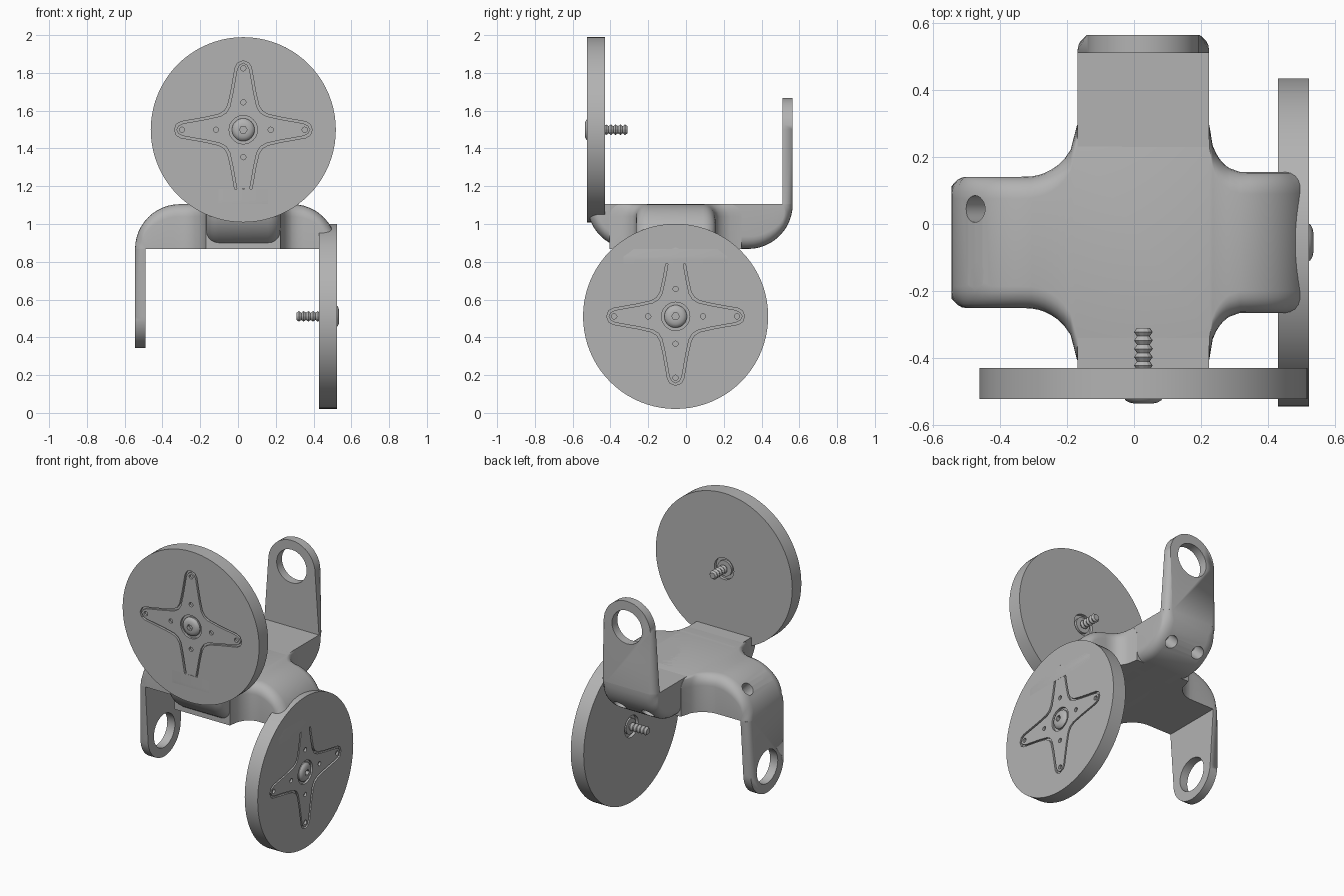
import bpy, bmesh
from math import sin, cos, pi, sqrt, radians
from mathutils import Matrix, Vector

cube = bpy.data.objects.get("Cube")
if cube:
    bpy.data.objects.remove(cube)

grey = bpy.data.materials.new("plain grey")
grey.use_nodes = True
grey.diffuse_color = (0.45, 0.45, 0.45, 1)
grey.node_tree.nodes["Principled BSDF"].inputs["Base Color"].default_value = grey.diffuse_color

T = 0.237          # thickness of the crossing block
HALF = 0.196       # half width of a beam
IN, OUT = 0.43, 0.523   # inner and outer face of the wheel-shaped plate
R = 0.49           # radius of that plate

# Local frame: u along the beam, v across it, w along the arms
PLACE = {
    "lower": lambda c: Vector((c.x, c.y - 0.055, 0.868 - c.z)),
    "upper": lambda c: Vector((c.y + 0.028, -c.x, 1.105 + c.z)),
}


def finish(bm, name, side):
    for v in bm.verts:
        v.co = PLACE[side](v.co)
    bmesh.ops.recalc_face_normals(bm, faces=bm.faces)
    me = bpy.data.meshes.new(name)
    bm.to_mesh(me)
    bm.free()
    me.materials.append(grey)
    ob = bpy.data.objects.new(side + "_" + name, me)
    bpy.context.collection.objects.link(ob)
    return ob


def activate(ob):
    bpy.ops.object.select_all(action="DESELECT")
    ob.select_set(True)
    bpy.context.view_layer.objects.active = ob


def smooth(ob):
    activate(ob)
    bpy.ops.object.shade_smooth_by_angle(angle=radians(32))


def cut(ob, cutters):
    for c in cutters:
        m = ob.modifiers.new("cut", "BOOLEAN")
        m.operation, m.solver, m.object = "DIFFERENCE", "EXACT", c
        activate(ob)
        bpy.ops.object.modifier_apply(modifier=m.name)
        bpy.data.objects.remove(c)


def prism(points, u0, u1):
    """Extrude a (v, w) outline from u0 to u1."""
    bm = bmesh.new()
    a = [bm.verts.new((u0, v, w)) for v, w in points]
    b = [bm.verts.new((u1, v, w)) for v, w in points]
    bm.faces.new(a)
    bm.faces.new(b)
    for i in range(len(a)):
        j = (i + 1) % len(a)
        bm.faces.new((a[i], a[j], b[j], b[i]))
    return bm


def circle(r, w, v=0, n=32):
    return [(v + r * cos(2 * pi * i / n), w + r * sin(2 * pi * i / n)) for i in range(n)]


def round_rim(bm, u, r, keep=lambda e: True):
    edges = [e for e in bm.edges if all(abs(v.co.x - u) < 1e-5 for v in e.verts) and keep(e)]
    bmesh.ops.bevel(bm, geom=edges, offset=r, segments=5, profile=0.5, affect="EDGES")


def cross_outline(w, gap):
    half = [(0.1, 0.1), (0.13, 0.082), (0.2, 0.066), (0.33, 0.043), (0.354, 0.03), (0.365, 0)]
    half = [(p - gap, max(q - gap, 0)) for p, q in half]
    arm = [(p, -q) for p, q in half] + half[-2:0:-1]
    return [(p * cos(a) - q * sin(a), w + p * sin(a) + q * cos(a))
            for a in (k * pi / 2 for k in range(4)) for p, q in arm]


def lathe(profile, w, n=20):
    """Spin (u, radius) pairs around the wheel axis."""
    bm = bmesh.new()
    rings = [[bm.verts.new((u, v, z)) for v, z in circle(r, w, 0, n)] for u, r in profile]
    for a, b in zip(rings, rings[1:]):
        for i in range(n):
            bm.faces.new((a[i], a[(i + 1) % n], b[(i + 1) % n], b[i]))
    bm.faces.new(rings[0])
    bm.faces.new(rings[-1])
    return bm


def beam(side, thin_out, thin_in, flare):
    """Sweep the beam with its two rounded corners and the neck."""
    def width(u, w):
        if not flare:
            return HALF
        if w > -0.13 and u > IN:                       # neck opening to the wheel
            return 0.21 + 0.13 * min(1, (w + 0.13) / 0.17) ** 2
        if -0.325 < u <= -0.17:                        # concave crossing fillets
            return HALF + 0.155 - sqrt(max(0, 0.155 ** 2 - (u + 0.325) ** 2))
        if -0.17 < u < 0.225:
            return HALF + 0.155
        if 0.225 <= u < 0.325:
            return 0.21 + 0.14 * (1 - sqrt(max(0, 1 - ((0.325 - u) / 0.1) ** 2)))
        return HALF if u < 0 else 0.21

    path = []
    steps = [i * pi / 24 for i in range(13)]
    path += [(thin_out + T - T * cos(a), -T * sin(a)) for a in steps]
    path += [(-0.325 + 0.155 * i / 8, -T) for i in range(9) if -0.325 + 0.155 * i / 8 > thin_out + T]
    path += [(0.225 + 0.06 * i / 6, -T) for i in range(6)]
    path += [(OUT - T + T * sin(a), -T * cos(a)) for a in steps]
    path += [(OUT, 0.02 * i) for i in range(1, 5)]

    bm, rings = bmesh.new(), []
    for u, w in path:
        inner = Vector((min(max(u, thin_in), IN), 0, max(w, 0)))
        outer = Vector((u, 0, w))
        down = (inner - outer).normalized()
        r = min(0.065, (inner - outer).length * 0.85)
        h = width(u, w)
        pts = [inner + Vector((0, h, 0))]
        arc = [(h - r + r * cos(a), r - r * sin(a)) for a in (i * pi / 10 for i in range(6))]
        pts += [outer + down * d + Vector((0, v, 0)) for v, d in arc]
        pts += [outer + down * d - Vector((0, v, 0)) for v, d in reversed(arc)]
        pts.append(inner - Vector((0, h, 0)))
        rings.append([bm.verts.new(p) for p in pts])
    n = len(rings[0])
    for a, b in zip(rings, rings[1:]):
        for i in range(n):
            bm.faces.new((a[i], a[(i + 1) % n], b[(i + 1) % n], b[i]))
    bm.faces.new(rings[0])
    bm.faces.new(rings[-1])
    bmesh.ops.remove_doubles(bm, verts=bm.verts, dist=1e-5)
    ob = finish(bm, "beam", side)

    # Two slanted holes in the corner by the thin arm
    mid = (thin_out + T - T * sqrt(0.5), -T * sqrt(0.5))
    cutters = []
    for v in (-0.1, 0.1):
        hole = bmesh.new()
        m = Matrix.Translation((mid[0], v, mid[1])) @ Matrix.Rotation(pi / 4, 4, "Y")
        bmesh.ops.create_cone(hole, cap_ends=True, segments=24, radius1=0.04, radius2=0.04,
                              depth=0.22, matrix=m)
        cutters.append(finish(hole, "cutter", side))
    cut(ob, cutters)
    smooth(ob)


def thin_arm(side, thin_out, thin_in, d):
    tip = [(0.168 * cos(i * pi / 20), d + 0.168 * sin(i * pi / 20)) for i in range(21)]
    bm = prism([(HALF, 0)] + tip + [(-HALF, 0)], thin_in, thin_out)
    round_rim(bm, thin_out, 0.045, lambda e: any(v.co.z > 1e-4 for v in e.verts))
    ob = finish(bm, "thin_arm", side)
    cut(ob, [finish(prism(circle(0.108, d), thin_out - 0.1, thin_in + 0.1), "cutter", side)])
    smooth(ob)


def wheel(side, d):
    # Round plate with a cross-shaped pocket and a recess behind
    bm = prism(circle(R, d, 0, 80), IN, OUT)
    round_rim(bm, OUT, 0.075)
    plate = finish(bm, "round_plate", side)
    cut(plate, [finish(prism(cross_outline(d, 0), OUT - 0.015, OUT + 0.03), "cutter", side),
                finish(prism(circle(0.07, d), IN - 0.03, IN + 0.02), "cutter", side)])
    smooth(plate)

    # Cross-shaped horn with screw holes
    horn = finish(prism(cross_outline(d, 0.01), OUT - 0.025, OUT - 0.001), "cross_horn", side)
    holes = [circle(0.075, d)]
    for r in (0.145, 0.325):
        holes += [circle(0.014, d + s * r, 0, 12) for s in (-1, 1)]
        holes += [circle(0.014, d, s * r, 12) for s in (-1, 1)]
    cut(horn, [finish(prism(h, OUT - 0.05, OUT + 0.03), "cutter", side) for h in holes])
    smooth(horn)

    # Domed screw head with a hexagonal socket
    dome = [(OUT - 0.03, 0.06), (OUT - 0.006, 0.06), (OUT + 0.004, 0.053),
            (OUT + 0.01, 0.042), (OUT + 0.013, 0.028)]
    head = finish(lathe(dome, d, 32), "screw_head", side)
    cut(head, [finish(prism(circle(0.02, d, 0, 6), OUT - 0.01, OUT + 0.05), "cutter", side)])
    smooth(head)

    # Threaded shaft and its collar
    thread = [(0.31 + 0.0125 * i, 0.028 if i % 2 else 0.019) for i in range(12)]
    finish(lathe(thread, d, 12), "screw_thread", side)
    smooth(finish(prism(circle(0.05, d), IN + 0.004, IN + 0.03), "screw_collar", side))


for side, thin_out, thin_in, d in (("lower", -0.545, -0.49, 0.357),
                                   ("upper", -0.565, -0.51, 0.394)):
    beam(side, thin_out, thin_in, side == "lower")
    thin_arm(side, thin_out, thin_in, d)
    wheel(side, d)
